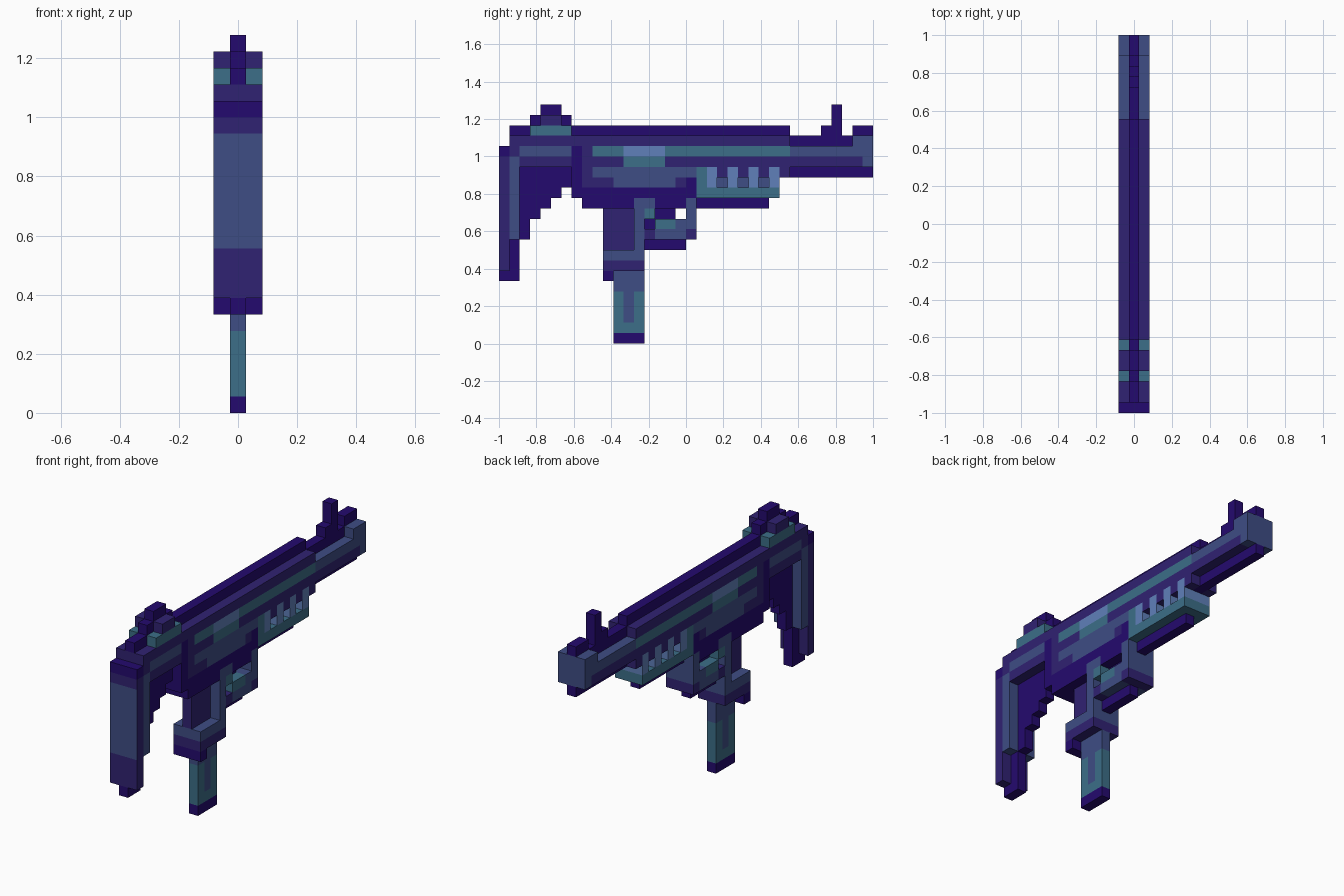
import bpy, bmesh

cube = bpy.data.objects.get("Cube")
if cube:
    bpy.data.objects.remove(cube, do_unlink=True)

U = 2 / 36          # block size
CORE, WIDE, SIDE = (0,), (-1, 0, 1), (-1, 1)


def make_material(name, hex_code):
    rgb = [int(hex_code[n:n + 2], 16) / 255 for n in (0, 2, 4)]
    rgb = [c / 12.92 if c <= 0.04045 else ((c + 0.055) / 1.055) ** 2.4 for c in rgb]
    mat = bpy.data.materials.new(name)
    mat.diffuse_color = (*rgb, 1)
    mat.use_nodes = True
    bsdf = mat.node_tree.nodes["Principled BSDF"]
    bsdf.inputs["Base Color"].default_value = (*rgb, 1)
    bsdf.inputs["Roughness"].default_value = 0.8
    return mat


MATS = [make_material("deep_indigo", "240A6E"), make_material("muted_purple", "302272"),
        make_material("slate_blue", "3E4D85"), make_material("dusty_teal", "3C6E88"),
        make_material("pale_blue", "6080BA")]
INDIGO, PURPLE, SLATE, TEAL, PALE = range(5)

blocks = {}         # (x, y, z) -> (part, colour)


def fill(part, layers, *rects):
    """Each rect: colour, y start, y end, z start, z end, in blocks."""
    for colour, y0, y1, z0, z1 in rects:
        for x in layers:
            for y in range(y0, y1):
                for z in range(z0, z1):
                    blocks[x, y, z] = (part, colour)


# Stock: thin stepped web, then the wide shoulder pad and upper arm
fill("stock_web", CORE, (INDIGO, 0, 2, 6, 19), (INDIGO, 2, 3, 10, 17), (INDIGO, 3, 4, 12, 17),
     (INDIGO, 4, 5, 13, 17), (INDIGO, 5, 6, 14, 17), (INDIGO, 6, 7, 15, 17))
fill("shoulder_pad", WIDE, (PURPLE, 0, 1, 7, 18), (INDIGO, 0, 1, 18, 19), (SLATE, 1, 2, 10, 18))
fill("stock_arm", WIDE, (PURPLE, 1, 2, 18, 19), (SLATE, 2, 7, 18, 19), (PURPLE, 2, 7, 17, 18))

# Receiver with its painted side panels
fill("receiver", WIDE, (INDIGO, 7, 8, 14, 19), (INDIGO, 8, 19, 13, 16), (PURPLE, 8, 28, 16, 19),
     (PURPLE, 1, 28, 19, 20), (TEAL, 9, 28, 18, 19), (TEAL, 12, 16, 17, 18), (PALE, 12, 16, 18, 19),
     (SLATE, 9, 19, 16, 17), (PURPLE, 8, 11, 15, 16), (SLATE, 11, 17, 15, 16),
     (PURPLE, 17, 18, 15, 16))

# Barrel with raised muzzle
fill("barrel", WIDE, (SLATE, 28, 36, 18, 19), (PURPLE, 28, 35, 17, 18), (SLATE, 35, 36, 17, 18),
     (SLATE, 34, 36, 19, 20))
fill("barrel_underside", CORE, (INDIGO, 27, 36, 16, 17))

# Top rib and sights
fill("top_rib", CORE, (INDIGO, 1, 28, 20, 21), (INDIGO, 28, 34, 19, 20), (INDIGO, 34, 36, 20, 21))
fill("front_sight", CORE, (INDIGO, 31, 33, 20, 21), (INDIGO, 32, 33, 21, 23))
fill("rear_sight", CORE, (INDIGO, 3, 7, 20, 22), (INDIGO, 4, 6, 22, 23))
fill("rear_sight", SIDE, (TEAL, 3, 7, 20, 21), (PURPLE, 4, 6, 21, 22))

# Ribbed fore grip
fill("fore_grip", WIDE, (TEAL, 19, 27, 14, 15), (TEAL, 19, 20, 15, 17))
fill("fore_grip", CORE, (INDIGO, 19, 26, 13, 14), (SLATE, 20, 27, 15, 17))
for y in range(20, 27, 2):
    fill("fore_grip", WIDE, (PALE, y, y + 1, 15, 17))
for z in (15, 16):  # purple continues over the fore grip top
    blocks.pop((0, 27, z), None)
fill("barrel_underside", CORE, (INDIGO, 27, 28, 16, 17))

# Hand grip: recessed middle inside a raised frame
fill("grip_panel", CORE, (PURPLE, 10, 13, 9, 13))
fill("grip_frame", WIDE, (SLATE, 13, 14, 9, 14), (SLATE, 14, 15, 13, 14), (SLATE, 10, 14, 8, 9),
     (PURPLE, 10, 14, 7, 8), (INDIGO, 10, 11, 6, 7))

# Trigger and its guard
fill("trigger", WIDE, (TEAL, 14, 15, 12, 13), (TEAL, 15, 17, 11, 12))
fill("trigger", CORE, (INDIGO, 15, 17, 12, 13), (INDIGO, 14, 15, 11, 12))
fill("trigger_guard", WIDE, (PURPLE, 14, 15, 10, 11), (SLATE, 15, 18, 10, 11),
     (PURPLE, 18, 19, 10, 11), (SLATE, 18, 19, 11, 14), (SLATE, 17, 18, 11, 12))
fill("trigger_guard", CORE, (INDIGO, 14, 18, 9, 10))

# Magazine
fill("magazine", CORE, (INDIGO, 11, 14, 0, 1), (TEAL, 11, 14, 1, 5), (SLATE, 11, 14, 5, 7),
     (SLATE, 12, 13, 2, 5))


def face_corners(cell, axis, sign):
    a, b = (axis + 1) % 3, (axis + 2) % 3
    ring = ((0, 0), (1, 0), (1, 1), (0, 1))
    for da, db in ring if sign > 0 else ring[::-1]:
        p = list(cell)
        p[axis] += sign > 0
        p[a] += da
        p[b] += db
        yield ((p[0] - 0.5) * U, (p[1] - 18) * U, p[2] * U)


def build(part):
    """Skin the outside of one part's blocks and merge flat areas of one colour."""
    bm = bmesh.new()
    for cell, (owner, colour) in blocks.items():
        if owner != part:
            continue
        for axis in range(3):
            for sign in (-1, 1):
                near = list(cell)
                near[axis] += sign
                if tuple(near) in blocks:
                    continue
                face = bm.faces.new([bm.verts.new(c) for c in face_corners(cell, axis, sign)])
                face.material_index = colour
                # The pad's rear face carries a slate panel
                if part == "shoulder_pad" and axis == 1 and sign < 0 and 10 <= cell[2] < 17:
                    face.material_index = SLATE
    bmesh.ops.remove_doubles(bm, verts=bm.verts, dist=0.0005)
    bmesh.ops.dissolve_limit(bm, angle_limit=0.01, verts=bm.verts, edges=bm.edges,
                             delimit={'MATERIAL'})
    mesh = bpy.data.meshes.new(part)
    bm.to_mesh(mesh)
    bm.free()
    for mat in MATS:
        mesh.materials.append(mat)
    bpy.context.collection.objects.link(bpy.data.objects.new(part, mesh))


for part_name in sorted({owner for owner, _ in blocks.values()}):
    build(part_name)
